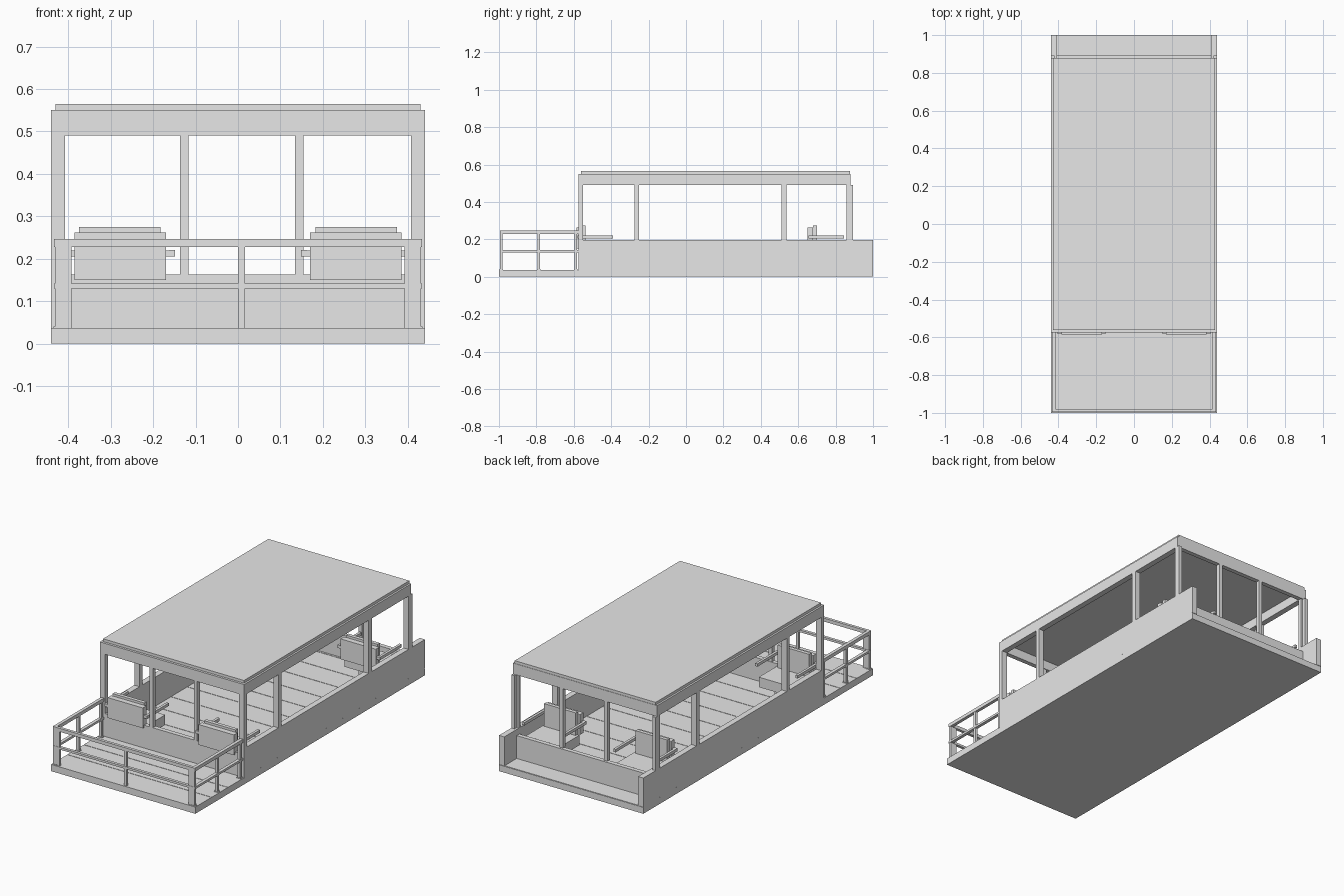
import bpy

if "Cube" in bpy.data.objects:
    bpy.data.objects.remove(bpy.data.objects["Cube"], do_unlink=True)

grey = bpy.data.materials.new("light grey")
grey.use_nodes = True
grey.diffuse_color = (0.8, 0.8, 0.8, 1)
grey.node_tree.nodes["Principled BSDF"].inputs["Base Color"].default_value = (0.8, 0.8, 0.8, 1)


def box(name, x, y, z):
    """Box from (low, high) ranges on each axis."""
    bpy.ops.mesh.primitive_cube_add(size=1, location=[sum(r) / 2 for r in (x, y, z)])
    ob = bpy.context.object
    ob.name = name
    ob.scale = [r[1] - r[0] for r in (x, y, z)]
    bpy.ops.object.transform_apply(location=False, rotation=False, scale=True)
    ob.data.materials.append(grey)
    return ob


def pair(name, x, y, z):
    """The same box on the left and on the right."""
    box("left_" + name, x, y, z)
    box("right_" + name, (-x[1], -x[0]), y, z)


W = 0.44           # half width
DECK = 0.037       # deck height
SILL = 0.163       # end wall height
RAIL = 0.197       # side wall height
HEAD = 0.49        # underside of header
INNER = 0.408      # inner face of side walls
FRONT, BACK = -0.575, 0.88

# Hull and deck boards
box("hull", (-W, W), (-1, 1), (0, DECK - 0.002))
count = 14
pitch = 2 / count
for i in range(count):
    start = -1 + i * pitch
    box("deck_board", (-W, W), (start, start + pitch - 0.003), (DECK - 0.004, DECK))

# Cabin walls
pair("side_wall", (INNER, W), (FRONT, 1), (DECK, RAIL))
box("front_wall", (-INNER, INNER), (FRONT, FRONT + 0.025), (DECK, SILL))
box("back_wall", (-INNER, INNER), (BACK - 0.012, BACK + 0.012), (DECK, SILL))

# Window posts
for y in ((FRONT, FRONT + 0.025), (-0.275, -0.25), (0.51, 0.537), (0.857, 0.874)):
    pair("side_post", (INNER, W), y, (RAIL, HEAD))
pair("back_corner_post", (0.42, W), (0.87, 0.893), (RAIL, HEAD))
for y in ((FRONT, FRONT + 0.022), (BACK - 0.022, BACK)):
    for x in (-0.127, 0.144):
        box("end_post", (x - 0.01, x + 0.01), y, (SILL, HEAD))

# Header ring and roof panel
pair("side_header", (INNER, W), (FRONT, BACK), (HEAD, 0.55))
box("front_header", (-INNER, INNER), (FRONT, FRONT + 0.025), (HEAD, 0.55))
box("back_header", (-INNER, INNER), (BACK - 0.025, BACK), (HEAD, 0.55))
box("roof_panel", (-0.43, 0.43), (-0.562, 0.878), (0.54, 0.565))


# Armchairs, all turned toward the back
def chair(y):
    pair("chair_back", (0.17, 0.385), (y, y + 0.03), (0.15, 0.262))
    pair("chair_back_cushion", (0.183, 0.375), (y + 0.03, y + 0.05), (0.15, 0.275))
    pair("chair_seat", (0.17, 0.385), (y + 0.035, y + 0.195), (0.095, 0.15))
    pair("chair_pedestal", (0.235, 0.32), (y + 0.065, y + 0.15), (DECK, 0.095))
    for x in (0.155, 0.4):
        pair("chair_arm", (x - 0.007, x + 0.007), (y + 0.005, y + 0.195), (0.205, 0.221))
    for x in (0.165, 0.39):
        pair("chair_arm_bracket", (x - 0.015, x + 0.015), (y + 0.005, y + 0.02), (0.205, 0.22))


chair(-0.586)
chair(0.65)

# Front deck railing
for z in ((0.228, 0.247), (0.13, 0.142)):
    pair("side_rail", (0.415, 0.433), (-0.995, FRONT), z)
    box("front_rail", (-0.433, 0.433), (-0.995, -0.979), z)
pair("corner_rail_post", (0.392, 0.43), (-0.993, -0.981), (DECK, 0.228))
for y in (-0.987, -0.787, -0.59):
    pair("side_rail_post", (0.415, 0.431), (y - 0.007, y + 0.007), (DECK, 0.228))
    pair("rail_post_foot", (0.41, 0.435), (y - 0.009, y + 0.009), (DECK, DECK + 0.004))
box("centre_rail_post", (0, 0.016), (-0.994, -0.981), (DECK, 0.228))
